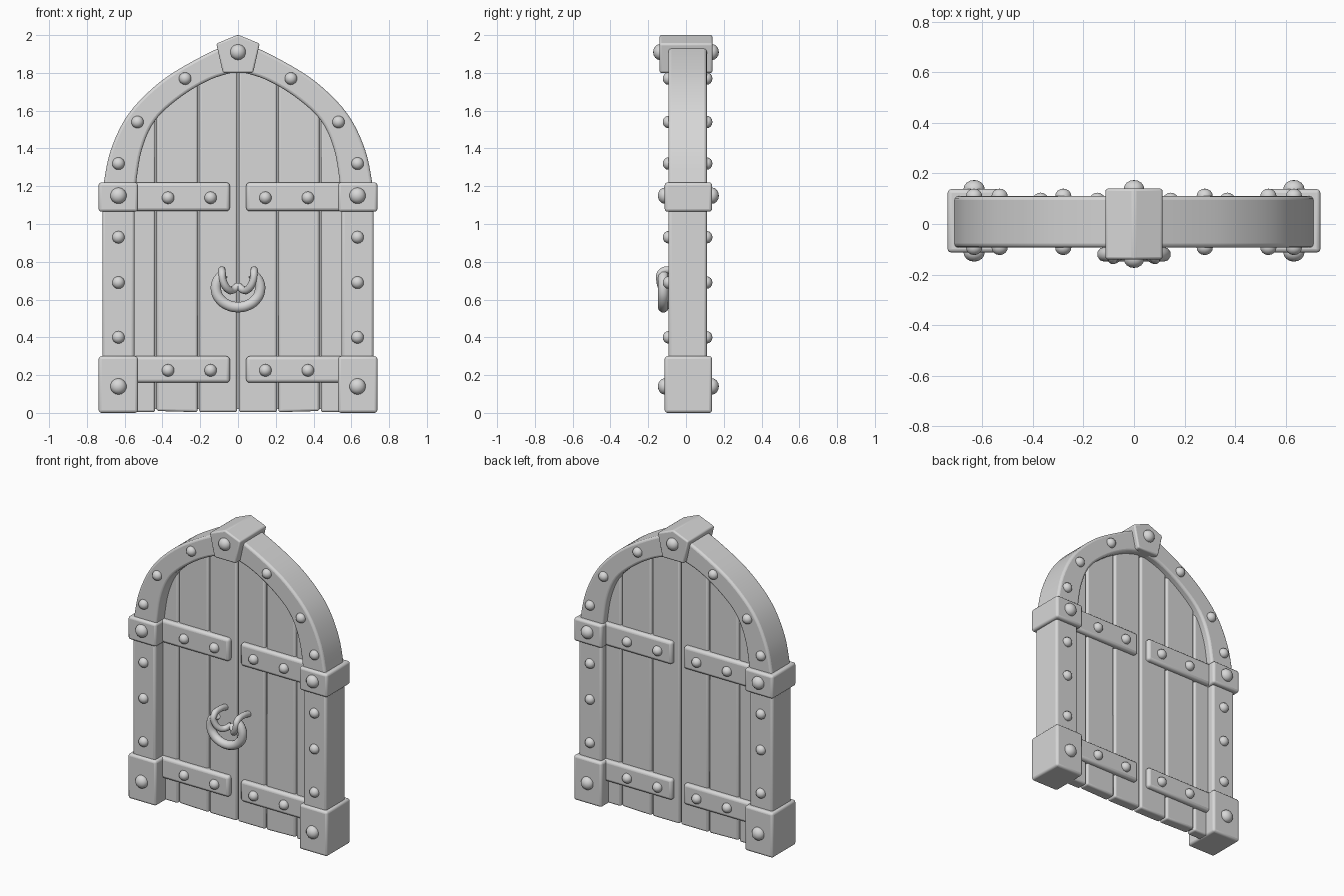
import bpy, bmesh, math
from mathutils import Vector

cube = bpy.data.objects.get("Cube")
if cube:
    bpy.data.objects.remove(cube, do_unlink=True)

stone = bpy.data.materials.new("plain_grey")
stone.use_nodes = True
GREY = (0.68, 0.68, 0.68, 1)
stone.diffuse_color = GREY
stone.node_tree.nodes["Principled BSDF"].inputs["Base Color"].default_value = GREY


def finish(obj, bevel=0.0):
    obj.data.materials.append(stone)
    bpy.ops.object.select_all(action='DESELECT')
    bpy.context.view_layer.objects.active = obj
    obj.select_set(True)
    if bevel:
        mod = obj.modifiers.new("soft_edges", 'BEVEL')
        mod.width, mod.segments, mod.limit_method = bevel, 3, 'ANGLE'
        mod.angle_limit = math.radians(35)
    bpy.ops.object.shade_smooth_by_angle(angle=math.radians(40))
    return obj


def prism(name, outline, y0, y1, bevel=0.015):
    """Extrude an (x, z) outline from y0 to y1."""
    bm = bmesh.new()
    face = bm.faces.new([bm.verts.new((x, y0, z)) for x, z in outline])
    grown = bmesh.ops.extrude_face_region(bm, geom=[face])["geom"]
    bmesh.ops.translate(bm, vec=(0, y1 - y0, 0),
                        verts=[v for v in grown if isinstance(v, bmesh.types.BMVert)])
    bmesh.ops.recalc_face_normals(bm, faces=bm.faces)
    mesh = bpy.data.meshes.new(name)
    bm.to_mesh(mesh)
    bm.free()
    obj = bpy.data.objects.new(name, mesh)
    bpy.context.collection.objects.link(obj)
    return finish(obj, bevel)


def box(name, x0, x1, y0, y1, z0, z1, bevel=0.015):
    return prism(name, [(x0, z0), (x1, z0), (x1, z1), (x0, z1)], y0, y1, bevel)


def rivets(name, x, z, front, back, radius, height):
    """A domed stud on the front face and its twin on the back face."""
    for face, y in (("front", front), ("back", back)):
        bpy.ops.mesh.primitive_uv_sphere_add(segments=14, ring_count=8, radius=radius,
                                             location=(x, y, z), rotation=(math.pi / 2, 0, 0))
        obj = bpy.context.object
        obj.name = f"{name}_{face}"
        obj.scale.z = height / radius
        finish(obj)


def rod(name, points, radius):
    """A smooth round bar through the points."""
    curve = bpy.data.curves.new(name, 'CURVE')
    curve.dimensions = '3D'
    curve.bevel_depth, curve.bevel_resolution = radius, 3
    curve.use_fill_caps = True
    spline = curve.splines.new('BEZIER')
    spline.resolution_u = 5
    spline.bezier_points.add(len(points) - 1)
    for bp, co in zip(spline.bezier_points, points):
        bp.co = co
        bp.handle_left_type = bp.handle_right_type = 'AUTO'
    obj = bpy.data.objects.new(name, curve)
    bpy.context.collection.objects.link(obj)
    bpy.ops.object.select_all(action='DESELECT')
    bpy.context.view_layer.objects.active = obj
    obj.select_set(True)
    bpy.ops.object.convert(target='MESH')
    return finish(bpy.context.object)


def smooth_path(points, steps=5):
    """Catmull-Rom subdivision of an (x, z) path."""
    p = [Vector(q) for q in points]
    p = [2 * p[0] - p[1]] + p + [2 * p[-1] - p[-2]]
    out = []
    for a, b, c, d in zip(p, p[1:], p[2:], p[3:]):
        for i in range(steps):
            t = i / steps
            out.append(0.5 * (2 * b + (c - a) * t + (2 * a - 5 * b + 4 * c - d) * t * t
                              + (3 * b - a - 3 * c + d) * t ** 3))
    return out + [p[-2]]


# Pointed arch edges of one half, from springing line to crown
OUTER = [(0.718, 1.18), (0.674, 1.39), (0.578, 1.585), (0.415, 1.75), (0.228, 1.868), (0, 1.98)]
INNER = [(0.545, 1.18), (0.51, 1.39), (0.437, 1.55), (0.30, 1.675), (0.145, 1.765), (0, 1.81)]
PLANKS = [(0, 0.21, 1.86, 1.80), (0.21, 0.435, 1.80, 1.63), (0.435, 0.6, 1.63, 1.36)]
FRONT, BACK = -0.093, 0.11
PLANK_FRONT, PLANK_BACK = -0.01, 0.063
STRAP_FRONT, STRAP_BACK = -0.04, 0.092

for side, s in (("left", 1), ("right", -1)):
    # Door leaf: bevelled planks over a thin core that closes the gaps
    for i, (x0, x1, za, zb) in enumerate(PLANKS):
        g = 0.004
        prism(f"plank_{side}_{i + 1}",
              [(s * (x0 + g), 0.004), (s * (x1 - g), 0.004 + 0.006 * (i % 2)),
               (s * (x1 - g), zb), (s * (x0 + g), za)], PLANK_FRONT, PLANK_BACK, 0.012)
    prism(f"door_core_{side}", [(0, 0.02), (s * 0.58, 0.02), (s * 0.58, 1.38),
                                (s * 0.435, 1.62), (s * 0.21, 1.79), (0, 1.84)],
          PLANK_FRONT + 0.02, PLANK_BACK - 0.02, 0)

    # Stone surround
    arch = smooth_path(OUTER) + smooth_path(INNER)[::-1]
    prism(f"arch_{side}", [(s * x, z) for x, z in arch], FRONT, BACK)
    box(f"post_{side}", s * 0.548, s * 0.718, FRONT, BACK, 0.2, 1.15)
    box(f"base_block_{side}", s * 0.53, s * 0.738, -0.113, 0.138, 0, 0.3)
    box(f"middle_block_{side}", s * 0.53, s * 0.738, -0.113, 0.138, 1.065, 1.22)

    # Hinge straps on both faces
    for level, z0, z1 in (("lower", 0.16, 0.3), ("upper", 1.068, 1.22)):
        box(f"{level}_strap_{side}", s * 0.043, s * 0.56, STRAP_FRONT, STRAP_BACK, z0, z1, 0.018)
        for i, x in enumerate((0.145, 0.37)):
            rivets(f"{level}_strap_rivet_{side}_{i + 1}", s * x, (z0 + z1) / 2 - 0.005,
                   STRAP_FRONT, STRAP_BACK, 0.033, 0.032)

    # Studs of the surround
    for i, z in enumerate((0.14, 1.15)):
        rivets(f"block_rivet_{side}_{i + 1}", s * 0.633, z, -0.113, 0.138, 0.043, 0.036)
    studs = [(0.633, 0.40), (0.633, 0.69), (0.633, 0.93), (0.633, 1.32), (0.532, 1.54), (0.28, 1.77)]
    for i, (x, z) in enumerate(studs):
        rivets(f"frame_rivet_{side}_{i + 1}", s * x, z, FRONT, BACK, 0.033, 0.03)

    # Staple holding the pull ring, curling in to the middle
    rod(f"ring_staple_{side}",
        [(s * 0.085, 0.0, 0.745), (s * 0.085, -0.08, 0.757), (s * 0.085, -0.13, 0.745),
         (s * 0.08, -0.138, 0.70), (s * 0.05, -0.115, 0.652), (s * 0.03, -0.09, 0.65),
         (0, -0.07, 0.672)], 0.02)

# Keystone with its own stud
prism("keystone", [(-0.08, 1.8), (0.08, 1.8), (0.115, 1.955), (0, 2.002), (-0.115, 1.955)],
      -0.14, 0.14, 0.01)
rivets("keystone_rivet", 0, 1.91, -0.138, 0.138, 0.042, 0.036)

# Horseshoe pull ring
arc = [math.radians(a) for a in range(130, 411, 28)]
rod("pull_ring", [(0.117 * math.cos(a), -0.12, 0.66 + 0.1 * math.sin(a)) for a in arc], 0.029)
